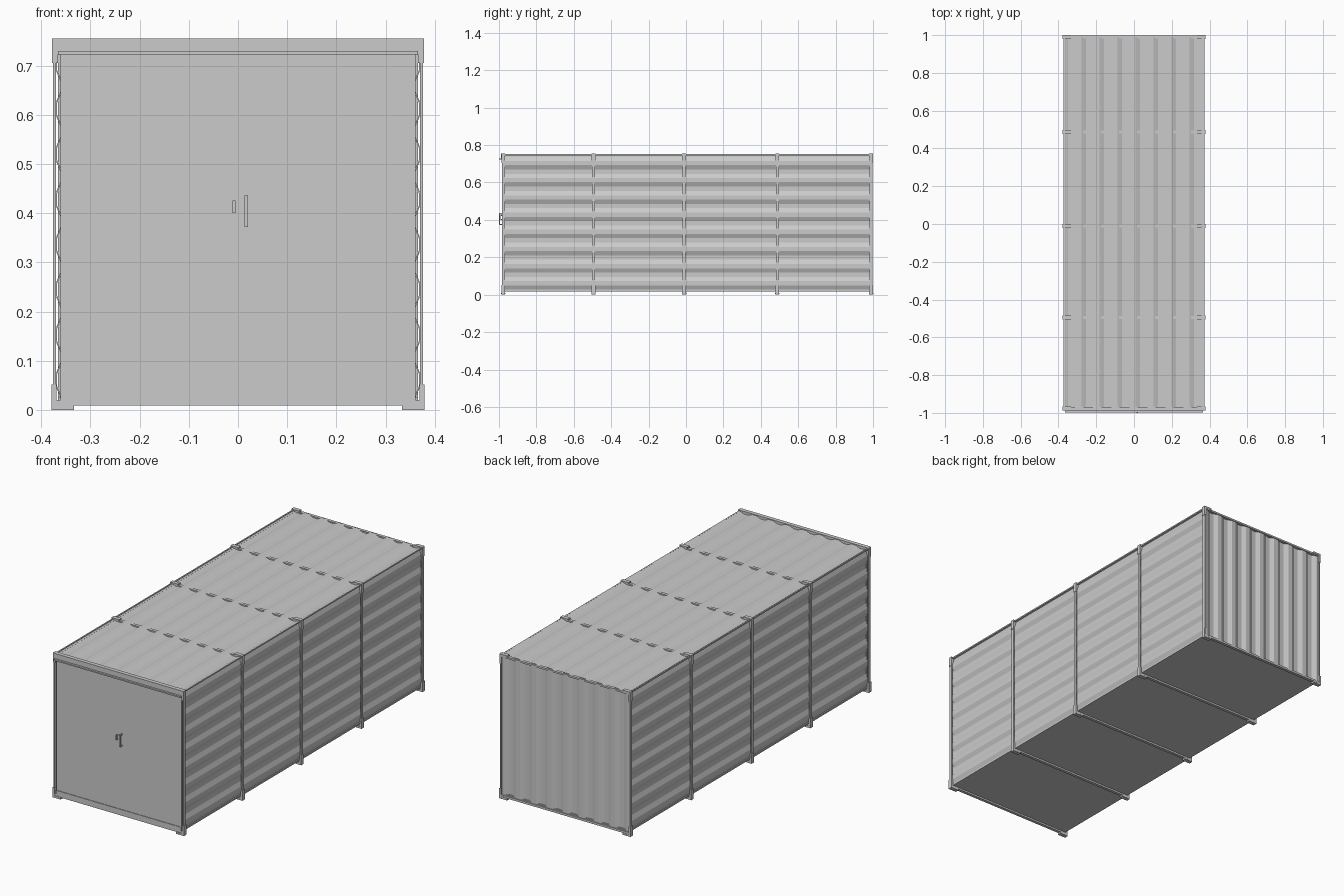
import bpy, bmesh, math
from mathutils import Vector

if "Cube" in bpy.data.objects:
    bpy.data.objects.remove(bpy.data.objects["Cube"])


def finish(name, bm):
    bmesh.ops.recalc_face_normals(bm, faces=bm.faces[:])
    me = bpy.data.meshes.new(name)
    bm.to_mesh(me)
    bm.free()
    ob = bpy.data.objects.new(name, me)
    bpy.context.collection.objects.link(ob)
    return ob


def add_box(bm, x0, x1, y0, y1, z0, z1):
    vs = bmesh.ops.create_cube(bm, size=1)["verts"]
    for v in vs:
        v.co = ((x0 + x1) / 2 + v.co.x * (x1 - x0),
                (y0 + y1) / 2 + v.co.y * (y1 - y0),
                (z0 + z1) / 2 + v.co.z * (z1 - z0))
    return vs


def box(name, *b):
    bm = bmesh.new()
    add_box(bm, *b)
    return finish(name, bm)


def wave(start, end, centre, pitch, low, high):
    """Trapezoid wave: list of (position, height), ridge centred on 'centre'."""
    def height(t):
        d = abs((t - centre + pitch / 2) % pitch - pitch / 2) / pitch
        k = min(max((d - 0.125) / 0.25, 0), 1)
        return high + (low - high) * k
    pts = [start]
    i = math.floor((start - centre) / pitch) - 1
    while centre + i * pitch < end + pitch:
        for f in (-0.375, -0.125, 0.125, 0.375):
            t = centre + (i + f) * pitch
            if start < t < end:
                pts.append(t)
        i += 1
    return [(t, height(t)) for t in pts + [end]]


def corrugated(name, profile, length, place, thick=0.003):
    """Closed sheet: profile with thickness, swept over 'length'."""
    loop = profile + [(t, h - thick) for t, h in reversed(profile)]
    n, m = len(loop), len(profile)
    bm = bmesh.new()
    a, b = [[bm.verts.new(place(t, h, s)) for t, h in loop] for s in length]
    for i in range(n):
        j = (i + 1) % n
        bm.faces.new((a[i], a[j], b[j], b[i]))
    for ring in (a, b):
        for i in range(m - 1):
            bm.faces.new((ring[i], ring[i + 1], ring[n - 2 - i], ring[n - 1 - i]))
    return finish(name, bm)


# Corrugated side walls, roof and back wall
side = wave(0.02, 0.745, 0.061, 0.0918, 0.361, 0.371)
for label, s in (("right", 1), ("left", -1)):
    corrugated(label + "_wall", side, (-0.97, 0.99),
               lambda t, h, y, s=s: Vector((s * h, y, t)))
roof = wave(-0.372, 0.372, -0.29, 0.0955, 0.741, 0.751)
corrugated("roof", roof, (-0.975, 0.99), lambda t, h, y: Vector((t, y, h)))
back = wave(-0.366, 0.366, 0.0, 0.0915, 0.984, 0.994)
corrugated("back_wall", back, (0.02, 0.745), lambda t, h, z: Vector((t, h, z)))

# Floor and long roof edge rails
box("floor", -0.366, 0.366, -0.975, 0.99, 0.018, 0.026)
for label, s in (("right", 1), ("left", -1)):
    xs = sorted((s * 0.366, s * 0.373))
    box(label + "_roof_rail", *xs, -0.975, 0.99, 0.744, 0.751)

# Five hoop frames with reinforced corners
for k, y in enumerate((-0.977, -0.495, -0.01, 0.488, 0.99)):
    bm = bmesh.new()
    y0, y1 = y - 0.008, y + 0.008
    add_box(bm, -0.376, 0.376, y0, y1, 0.739, 0.748)
    add_box(bm, -0.376, 0.376, y0, y1, 0.009, 0.02)
    for s in (1, -1):
        add_box(bm, *sorted((s * 0.370, s * 0.376)), y0, y1, 0.01, 0.748)
    finish("frame_%d" % (k + 1), bm)

    bm = bmesh.new()
    y0, y1 = y - 0.0105, y + 0.01
    for s in (1, -1):
        xs = sorted((s * 0.366, s * 0.378))
        add_box(bm, *xs, y0, y1, 0.705, 0.755)
        add_box(bm, *sorted((s * 0.333, s * 0.378)), y0, y1, 0.745, 0.755)
        add_box(bm, *sorted((s * 0.369, s * 0.379)), y0, y1, 0.0, 0.052)
        add_box(bm, *sorted((s * 0.333, s * 0.379)), y0, y1, 0.0, 0.011)
    finish("corner_brackets_%d" % (k + 1), bm)

    # Small bolts in the feet
    bm = bmesh.new()
    for s in (1, -1):
        vs = bmesh.ops.create_cone(bm, cap_ends=True, segments=8, radius1=0.003,
                                   radius2=0.003, depth=0.023)["verts"]
        for v in vs:
            v.co = (s * 0.35 + v.co.x, y + v.co.z, 0.0065 + v.co.y)
    finish("foot_bolts_%d" % (k + 1), bm)

# Door panel, header, rain lip and sill
box("door", -0.361, 0.361, -0.982, -0.972, 0.038, 0.725)
box("door_header", -0.366, 0.366, -0.989, -0.968, 0.722, 0.755)
box("rain_lip", -0.366, 0.366, -0.999, -0.985, 0.722, 0.729)
box("door_sill", -0.361, 0.361, -0.985, -0.968, 0.02, 0.04)

# Door handle and latch, each a bar on two posts
for name, x, w, z0, z1, out in (("door_handle", 0.017, 0.007, 0.372, 0.436, -1.0),
                                ("door_latch", -0.008, 0.006, 0.40, 0.426, -0.993)):
    bm = bmesh.new()
    add_box(bm, x - w / 2, x + w / 2, out, out + 0.005, z0, z1)
    for z in (z0, z1 - 0.006):
        add_box(bm, x - w / 2, x + w / 2, out + 0.004, -0.981, z, z + 0.006)
    finish(name, bm)
